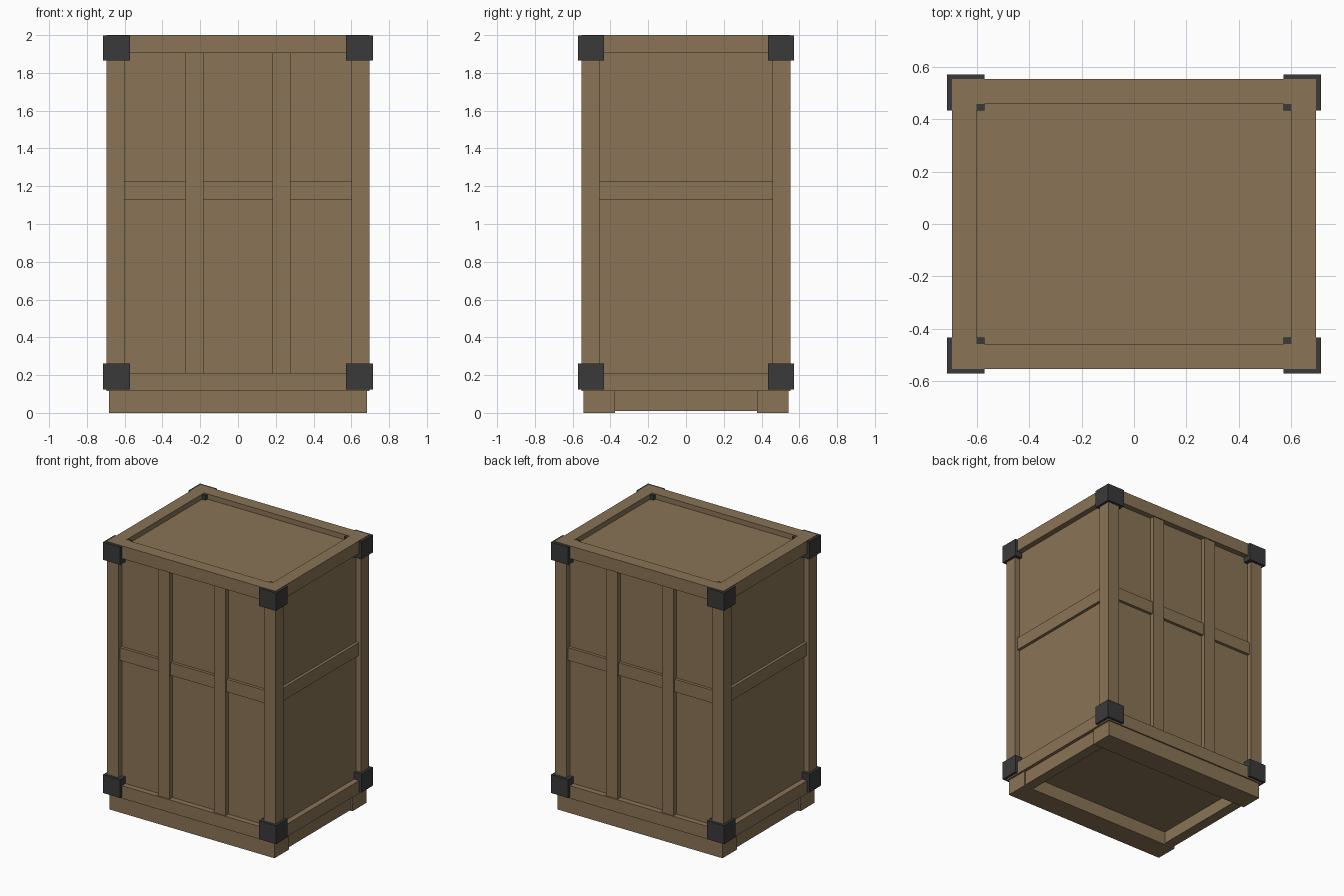
import bpy, bmesh

if "Cube" in bpy.data.objects:
    bpy.data.objects.remove(bpy.data.objects["Cube"])

def material(name, rgb):
    m = bpy.data.materials.new(name)
    m.diffuse_color = (*rgb, 1.0)
    m.use_nodes = True
    m.node_tree.nodes["Principled BSDF"].inputs["Base Color"].default_value = m.diffuse_color
    return m

WOOD = material("brown_wood", (0.255, 0.175, 0.092))
METAL = material("dark_metal", (0.042, 0.042, 0.042))

def box(name, x, y, z, mat=WOOD):
    """Box from (min, max) ranges on each axis."""
    bm = bmesh.new()
    bmesh.ops.create_cube(bm, size=1.0)
    for v in bm.verts:
        v.co = [r[0] if c < 0 else r[1] for c, r in zip(v.co, (x, y, z))]
    me = bpy.data.meshes.new(name)
    bm.to_mesh(me)
    bm.free()
    me.materials.append(mat)
    ob = bpy.data.objects.new(name, me)
    bpy.context.collection.objects.link(ob)
    return ob

def span(s, a, b):
    """Range a..b mirrored to side s."""
    return (a, b) if s > 0 else (-b, -a)

X, Y, Z0, Z1 = 0.696, 0.553, 0.115, 2.0   # outer body
T = 0.095                                 # frame timber width
XI, YI = X - T, Y - T
PANEL, SLAT, STILE = 0.042, 0.02, 0.008   # recess of each layer

# recessed panels as one solid core
box("panels", (-X + PANEL, X - PANEL), (-Y + PANEL, Y - PANEL), (0.1, Z1 - 0.038))

# corner posts and metal corner brackets
for sx in (-1, 1):
    for sy in (-1, 1):
        box("corner_post", span(sx, XI, X), span(sy, YI, Y), (Z0, Z1))
        for z in ((0.125, 0.262), (1.865, 1.997)):
            box("corner_bracket", span(sx, 0.572, 0.714), span(sy, 0.434, 0.572), z, METAL)

# top and bottom rails
for s in (-1, 1):
    for z in ((Z0, Z0 + T), (Z1 - T, Z1)):
        box("long_rail", (-XI, XI), span(s, YI, Y), z)
        box("side_rail", span(s, XI, X), (-YI, YI), z)

# front and back stiles, cross slats on all four sides
ZS = (1.13, 1.225)
for s in (-1, 1):
    for sx in (-1, 1):
        box("stile", span(sx, 0.183, 0.278), span(s, YI, Y - STILE), (Z0 + T, Z1 - T))
        box("cross_slat", span(sx, 0.278, XI), span(s, YI, Y - SLAT), ZS)
    box("cross_slat", (-0.183, 0.183), span(s, YI, Y - SLAT), ZS)
    box("side_slat", span(s, XI, X - SLAT), (-YI, YI), ZS)

# base: front and back skids joined by slightly raised side bars
for s in (-1, 1):
    box("skid", (-0.682, 0.682), span(s, 0.375, 0.543), (0, Z0))
    box("base_side_bar", span(s, 0.595, 0.672), (-0.375, 0.375), (0.01, Z0))
